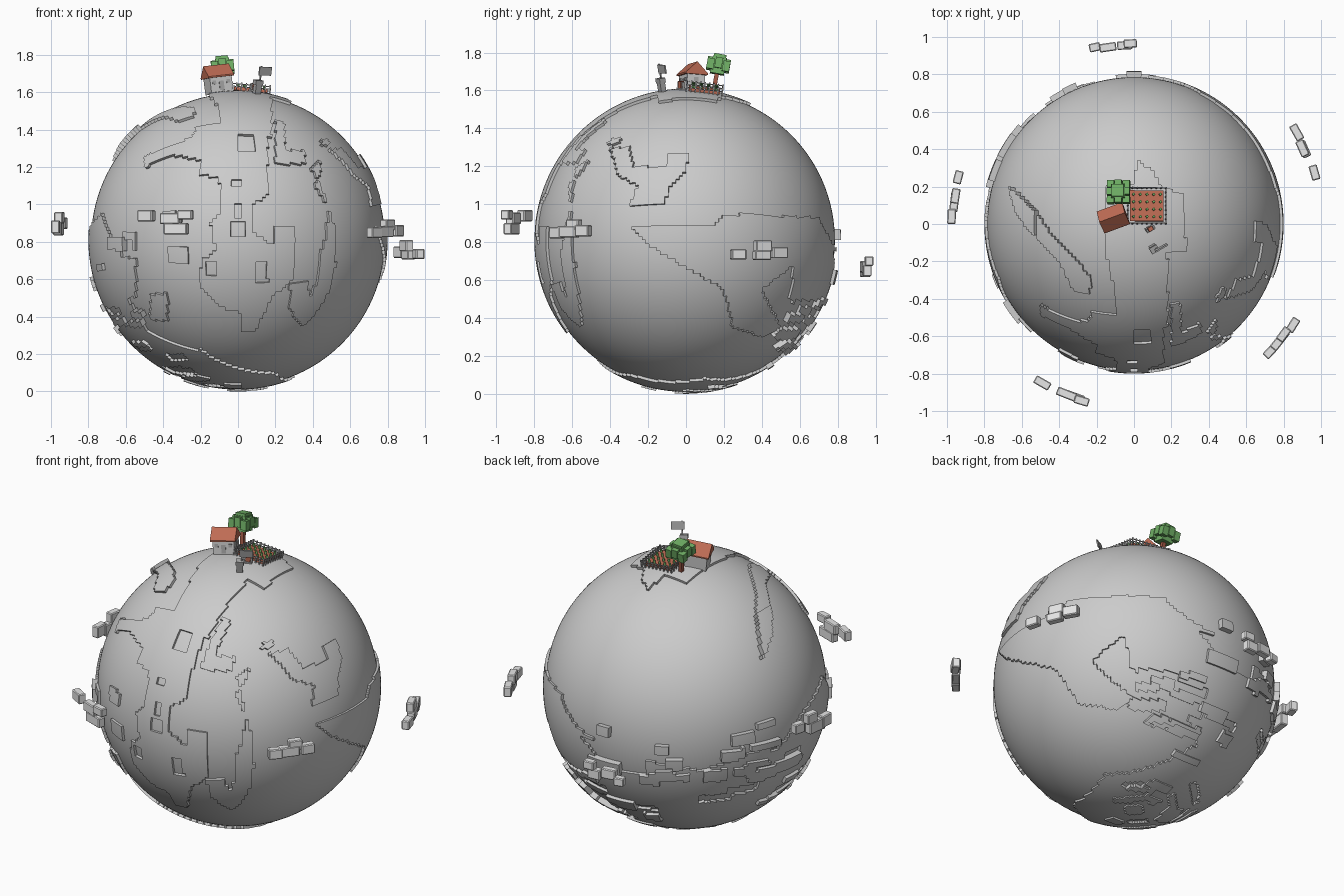
import bpy, bmesh, math, random
from mathutils import Vector, Matrix

if "Cube" in bpy.data.objects:
    bpy.data.objects.remove(bpy.data.objects["Cube"])

random.seed(4)
CZ, SEA, LAND, HILL = 0.81, 0.785, 0.80, 0.818


def material(name, rgb):
    m = bpy.data.materials.new(name)
    m.diffuse_color = (*rgb, 1)
    m.use_nodes = True
    m.node_tree.nodes["Principled BSDF"].inputs["Base Color"].default_value = m.diffuse_color
    return m


PALE = material("pale grey", (0.6, 0.6, 0.6))
CLOUD = material("cloud white", (0.8, 0.8, 0.8))
STONE = material("stone grey", (0.4, 0.4, 0.4))
CLAY = material("red clay", (0.52, 0.15, 0.09))
WOOD = material("red brown wood", (0.36, 0.1, 0.06))
LEAF = material("leaf green", (0.16, 0.43, 0.13))


def finish(name, bm, mat, smooth=False):
    me = bpy.data.meshes.new(name)
    bm.to_mesh(me)
    bm.free()
    me.materials.append(mat)
    ob = bpy.data.objects.new(name, me)
    bpy.context.collection.objects.link(ob)
    if smooth:
        bpy.ops.object.select_all(action='DESELECT')
        bpy.context.view_layer.objects.active = ob
        ob.select_set(True)
        bpy.ops.object.shade_smooth_by_angle(angle=math.radians(30))
    return ob


def boxes(name, mat, parts, frame=Matrix(), bevel=0):
    """One object from (centre, size, yaw) boxes placed in a frame."""
    bm = bmesh.new()
    for c, s, yaw in parts:
        m = frame @ Matrix.Translation(c) @ Matrix.Rotation(yaw, 4, 'Z') @ Matrix.Diagonal((*s, 1))
        bmesh.ops.create_cube(bm, size=1, matrix=m)
    if bevel:
        bmesh.ops.bevel(bm, geom=bm.edges[:], offset=bevel, segments=1, affect='EDGES')
    return finish(name, bm, mat)


def ground_frame(x, y, yaw=0):
    """Frame standing on the planet with z pointing away from its centre."""
    n = Vector((x, y, math.sqrt(LAND ** 2 - x * x - y * y)))
    tilt = Vector((0, 0, 1)).rotation_difference(n).to_matrix().to_4x4()
    return Matrix.Translation(n + Vector((0, 0, CZ))) @ tilt @ Matrix.Rotation(yaw, 4, 'Z')


# ---- planet: squared sphere, raised plates where a cell lies on land ----
def cube_sphere(radius, n=64):
    bm = bmesh.new()
    bmesh.ops.create_cube(bm, size=2)
    bmesh.ops.subdivide_edges(bm, edges=bm.edges[:], cuts=n - 1, use_grid_fill=True)
    for v in bm.verts:
        v.co = Vector([math.tan(c * math.pi / 4) for c in v.co]).normalized() * radius
    return bm


def planet_part(name, bm):
    finish(name, bm, PALE, True).location.z = CZ


def inside(x, y, poly):
    hit = False
    for (x1, y1), (x2, y2) in zip(poly, poly[1:] + poly[:1]):
        if (y1 > y) != (y2 > y) and x < (x2 - x1) * (y - y1) / (y2 - y1) + x1:
            hit = not hit
    return hit


def rect(x0, y0, x1, y1):
    return [(x0, y0), (x1, y0), (x1, y1), (x0, y1)]


# outlines projected along an axis: (projection axis, sign, polygon)
MAINLAND = [(-.5, 1.2), (-.36, 1.27), (-.2, 1.24), (-.2, 1.16), (-.1, 1.14), (-.1, .95), (-.15, .9),
            (-.12, .75), (-.2, .7), (-.2, .55), (-.1, .45), (.02, .42), (.02, .32), (.1, .33),
            (.18, .5), (.3, .6), (.3, .88), (.2, .88), (.2, .78), (.08, .85), (.08, 1), (.16, 1.05),
            (.16, 1.3), (.14, 1.58), (-.1, 1.58), (-.1, 1.44), (-.22, 1.42), (-.25, 1.36), (-.5, 1.26)]
CAP = [(.02, .35), (.1, .28), (.15, .2), (.27, .16), (.28, -.14), (.18, -.16), (.18, -.55),
       (-.05, -.55), (-.12, -.3), (-.16, -.1), (-.16, .2), (0, .22)]
RIDGE = [(-.66, .2), (-.55, .1), (-.45, -.05), (-.3, -.2), (-.23, -.3), (-.24, -.38),
         (-.33, -.35), (-.4, -.2), (-.5, -.1), (-.62, .05)]
EAST_ISLE = [(-.4, 1.3), (-.3, 1.3), (-.28, 1.2), (-.1, 1.2), (-.1, 1.26), (.02, 1.28), (0, 1.18),
             (-.08, 1.1), (-.12, 1), (-.3, 1), (-.25, 1.1), (-.36, 1.15)]
EAST_COAST = [(-.3, .88), (-.15, .75), (.2, .55), (.25, .35), (.4, .3), (.5, .35), (.4, .55),
              (.6, .7), (.8, .75), (.7, .93), (.2, .95), (.15, .88)]
WEST = [(-.4, .3), (-.5, .75), (-.3, .95), (0, .85), (.2, .7), (.6, .65), (.75, .7), (.7, .4),
        (.4, .15), (0, .08), (-.2, .15)]
BACK = [(-.78, .75), (-.4, .6), (0, .6), (.3, .85), (.6, .9), (.5, .5), (.2, .35), (-.1, .15), (-.5, .25)]
SOUTH = [(-.6, .3), (-.5, -.4), (-.2, -.5), (.2, -.3), (.3, .1), (0, .5), (-.4, .5)]
EAST_CHAIN = [(-.66, .75), (-.62, .4), (-.55, .35), (-.6, .75), (-.62, 1.1), (-.5, 1.25), (-.58, 1.2)]
OUTLINES = [(1, -1, MAINLAND), (2, 1, CAP), (2, 1, RIDGE), (0, 1, EAST_ISLE), (0, 1, EAST_COAST),
            (0, -1, WEST), (1, 1, BACK), (2, -1, SOUTH), (0, 1, EAST_CHAIN)]
ISLES = [(.28, .42, .38, .58), (-.37, .68, -.27, .78), (-.47, .38, -.38, .52), (.2, 1.22, .36, 1.29),
         (.2, 1.29, .25, 1.45), (.45, 1.32, .49, 1.35), (-.4, .88, -.3, .96), (-.62, .5, -.55, .85)]
OUTLINES += [(1, -1, rect(*r)) for r in ISLES]
LAKES = [(1, -1, rect(*r)) for r in [(0, 1.28, .09, 1.37), (-.04, 1.09, .02, 1.13), (-.03, .83, .04, .9),
                                     (-.02, .93, .02, 1), (-.18, .62, -.12, .7), (.1, .58, .16, .7)]]


def covered(d, outlines):
    p = d * LAND
    for axis, sign, poly in outlines:
        if p[axis] * sign > 0:
            a, b = [p[i] + (CZ if i == 2 else 0) for i in range(3) if i != axis]
            if inside(a, b, poly):
                return True
    return False


# seeded long patches: hills and inlets on the far lower side
def patches(count):
    out = []
    while len(out) < count:
        d = Vector([random.gauss(0, 1) for _ in range(3)]).normalized()
        if d.z < 0.1 and d.y - 1.2 * d.x - .6 * d.z > 0.2:
            u = Vector((0, 0, 1)).cross(d).normalized()
            out.append((d, u, d.cross(u), random.uniform(.05, .15), random.uniform(.02, .05)))
    return out


def in_patch(d, group):
    return any(d.dot(c) > .8 and abs(d.dot(u)) < a and abs(d.dot(v)) < b for c, u, v, a, b in group)


def plates(name, radius, test):
    bm = cube_sphere(radius)
    drop = [f for f in bm.faces if not test(f.calc_center_median().normalized())]
    bmesh.ops.delete(bm, geom=drop, context='FACES')
    low = {}
    for e in [e for e in bm.edges if e.is_boundary]:
        loop = e.link_loops[0]
        a, b = loop.vert, loop.link_loop_next.vert
        for v in (a, b):
            if v not in low:
                low[v] = bm.verts.new(v.co * ((SEA - .004) / radius))
        bm.faces.new((b, a, low[a], low[b]))
    planet_part(name, bm)


inlets, hills = patches(26), patches(44)
planet_part("ocean", cube_sphere(SEA))
plates("land", LAND, lambda d: covered(d, OUTLINES) and not covered(d, LAKES) and not in_patch(d, inlets))
plates("hills", HILL, lambda d: d.z > -.7 and (in_patch(d, hills) or (d.z < .75 and covered(d, [(2, 1, RIDGE)]))))
plates("low_hills", .81, lambda d: d.z <= -.7 and (in_patch(d, hills) or d.z < -.998))

# ---- clouds: (x, y, z, length, height), turned along the surface ----
CLOUDS = {
    "cloud_left": [(-.94, .25, .9, .07, .06), (-.955, .15, .93, .08, .06), (-.96, .12, .87, .11, .07),
                   (-.975, .04, .88, .08, .07)],
    "cloud_back": [(-.21, .945, .64, .06, .05), (-.14, .945, .67, .09, .06), (-.05, .955, .65, .08, .06),
                   (-.02, .965, .7, .07, .05)],
    "cloud_right_back": [(.965, .275, .735, .08, .055), (.9, .405, .78, .09, .06), (.91, .4, .73, .09, .05),
                         (.87, .49, .745, .09, .06)],
    "cloud_right_front": [(.85, -.54, .86, .08, .06), (.8, -.59, .89, .08, .06), (.78, -.62, .855, .12, .06),
                          (.73, -.68, .85, .08, .06)],
    "cloud_front": [(-.49, -.85, .94, .09, .06), (-.36, -.91, .925, .11, .06), (-.28, -.945, .945, .08, .05),
                    (-.33, -.92, .87, .13, .06)],
}
for name, puffs in CLOUDS.items():
    boxes(name, CLOUD, [((x, y, z), (w, .045, h), math.atan2(y, x) + math.pi / 2)
                        for x, y, z, w, h in puffs], bevel=.005)

# ---- house ----
home = ground_frame(-.1, .03, math.radians(20))
boxes("house_walls", PALE, [((0, 0, .04), (.125, .1, .1), 0)], home)
boxes("house_door_and_windows", STONE,
      [((0, -.051, .03), (.026, .004, .05), 0)]
      + [((s * .04, -.051, .05), (.02, .004, .02), 0) for s in (-1, 1)]
      + [((.0635, 0, .05), (.004, .024, .022), 0)], home)
bm = bmesh.new()
ends = [[bm.verts.new(home @ Vector((s * .073, y, z))) for y, z in
         ((-.062, .076), (.062, .076), (.062, .084), (0, .144), (-.062, .084))] for s in (-1, 1)]
bm.faces.new(ends[0])
bm.faces.new(ends[1])
for i in range(5):
    j = (i + 1) % 5
    bm.faces.new((ends[0][i], ends[0][j], ends[1][j], ends[1][i]))
bmesh.ops.recalc_face_normals(bm, faces=bm.faces[:])
finish("house_roof", bm, CLAY)

# ---- tree ----
grove = ground_frame(-.07, .145)
boxes("tree_trunk", WOOD, [((0, 0, .05), (.022, .022, .12), 0)], grove)
boxes("tree_crown", LEAF, [((0, 0, .14), (.075, .075, .09), 0), ((0, 0, .18), (.065, .065, .04), 0)]
      + [((x * .042, y * .042, .14 + .012 * (x * y == 0)), (.038, .038, .055), 0)
         for x in (-1, 0, 1) for y in (-1, 0, 1) if x or y], grove)

# ---- garden with crops and fence ----
plot = ground_frame(.068, .097)
boxes("garden_soil", CLAY, [((0, 0, .002), (.18, .165, .016), 0)], plot)
rows = [(-.072 + .036 * i, -.06 + .04 * j) for i in range(5) for j in range(4)]
boxes("crop_leaves", LEAF, [((x, y, .019), (.012, .012, .018), .6) for x, y in rows], plot)
W, D = .102, .095
posts = [(-W + 2 * W * i / 8, s * D) for i in range(9) for s in (-1, 1)]
posts += [(s * W, -D + 2 * D * i / 8) for i in range(1, 8) for s in (-1, 1)]
boxes("fence", STONE, [((x, y, .012), (.007, .007, .044), 0) for x, y in posts]
      + [((0, s * D, h), (2 * W, .004, .005), 0) for s in (-1, 1) for h in (.012, .026)]
      + [((s * W, 0, h), (.004, 2 * D, .005), 0) for s in (-1, 1) for h in (.012, .026)], plot)

# ---- small post box in front of the garden ----
stand = ground_frame(.085, -.025, .5)
boxes("post_box", CLAY, [((0, 0, .026), (.026, .022, .036), 0)], stand)
boxes("post_box_frame", STONE, [((s * .02, 0, .02), (.01, .014, .04), 0) for s in (-1, 1)]
      + [((0, 0, .004), (.05, .03, .01), 0)], stand)

# ---- sign board ----
sign = ground_frame(.1, -.125, math.radians(30))
boxes("sign_base", STONE, [((0, 0, .025), (.035, .03, .05), 0), ((0, 0, .06), (.045, .035, .025), 0)], sign)
boxes("sign_pole", STONE, [((.01, 0, .1), (.007, .007, .1), 0)], sign)
boxes("sign_board", STONE, [((.035, 0, .122), (.075, .008, .046), 0)], sign)
